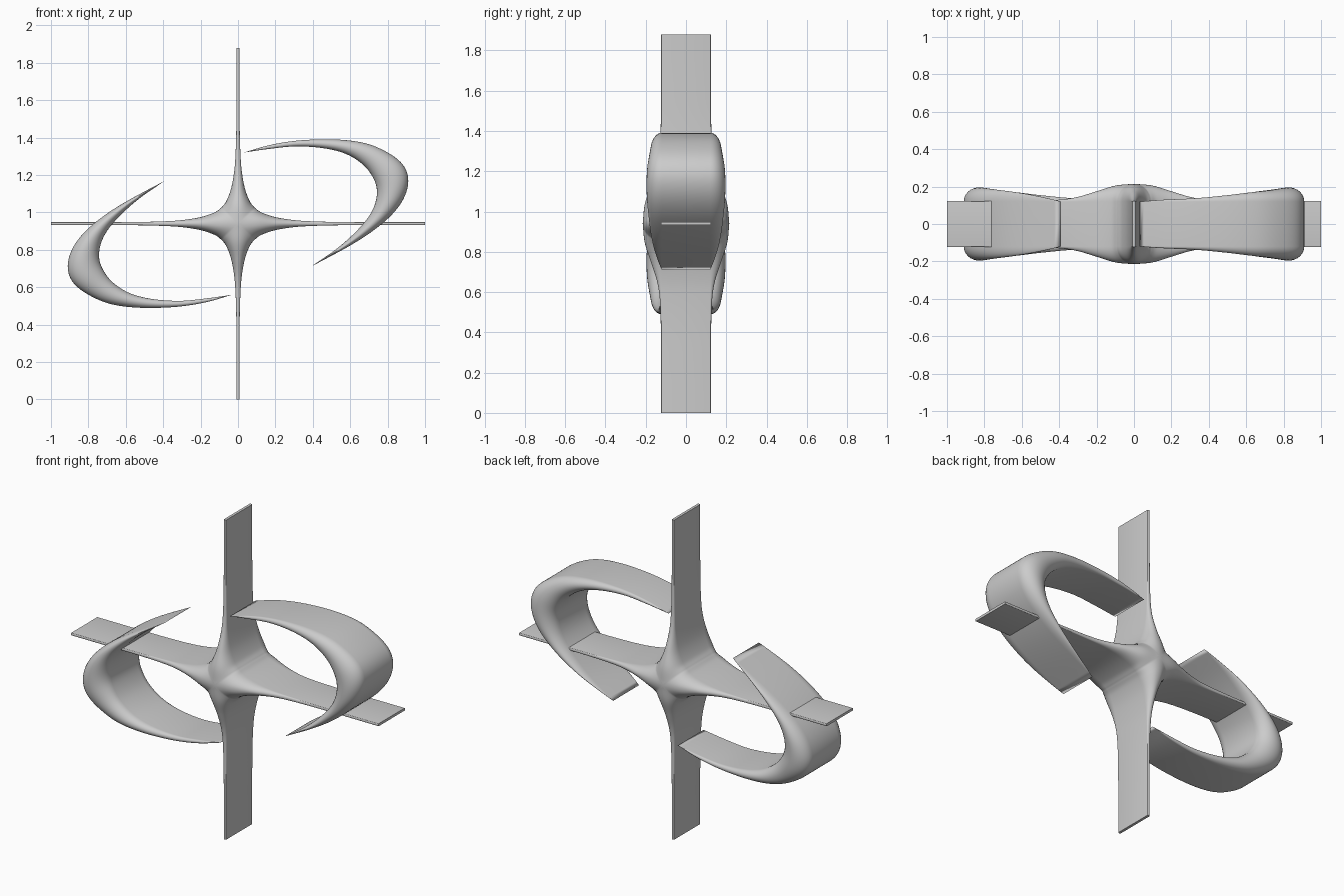
import bpy, bmesh, math
from mathutils import Vector

if "Cube" in bpy.data.objects:
    bpy.data.objects.remove(bpy.data.objects["Cube"])

MID = 0.94    # height of the centre
HALF = 0.12   # half depth of the flat ribbons


def spline(pts, n):
    """Catmull-Rom curve through points of any dimension."""
    p = [Vector(q) for q in pts]
    p = [2 * p[0] - p[1]] + p + [2 * p[-1] - p[-2]]
    out = []
    for i in range(1, len(p) - 2):
        a, b, c, d = p[i - 1:i + 3]
        for k in range(n):
            t = k / n
            out.append(0.5 * (2 * b + (c - a) * t + (2 * a - 5 * b + 4 * c - d) * t * t
                              + (3 * b - a - 3 * c + d) * t ** 3))
    return out + [p[-2]]


def finish(bm, name):
    bmesh.ops.remove_doubles(bm, verts=bm.verts[:], dist=1e-5)
    bmesh.ops.recalc_face_normals(bm, faces=bm.faces[:])
    me = bpy.data.meshes.new(name)
    bm.to_mesh(me)
    bm.free()
    ob = bpy.data.objects.new(name, me)
    bpy.context.collection.objects.link(ob)
    ob.location.z = MID
    bpy.ops.object.select_all(action='DESELECT')
    ob.select_set(True)
    bpy.context.view_layer.objects.active = ob
    bpy.ops.object.shade_smooth_by_angle(angle=math.radians(45))
    return ob


def skin(bm, rows, closed=False):
    vr = [[bm.verts.new(c) for c in row] for row in rows]
    m = len(rows[0])
    for r, s in zip(vr, vr[1:]):
        for k in range(m if closed else m - 1):
            j = (k + 1) % m
            bm.faces.new((r[k], r[j], s[j], s[k]))
    return vr


# Four-armed star: ridge distance, outline point (along, across), cap height
arm = spline([(0, .09, .09, .095), (.1, .125, .064, .085), (.2, .2, .037, .055),
              (.3, .3, .020, .025), (.4, .4, .013, .010), (.55, .55, .009, .005),
              (.75, .75, .008, .004), (1, 1, .008, .004)], 8)
K = 8
bm = bmesh.new()
for sx in (1, -1):
    for sy in (1, -1):
        for sz in (1, -1):
            for swap in (False, True):
                def place(a, w, y):
                    x, z = (w, a) if swap else (a, w)
                    return (sx * x, sy * y, sz * z * MID)
                rows = []
                for u, qa, qw, h in arm:
                    row = []
                    for k in range(K + 1):
                        t = k / K * math.pi / 2
                        s = math.sin(t)
                        row.append(place(u + (qa - u) * s, qw * s, HALF + h * math.cos(t)))
                    rows.append(row + [place(qa, qw, 0)])
                last = skin(bm, rows)[-1]
                bm.faces.new(last + [bm.verts.new(place(1, 0, 0))])
finish(bm, "star_cross")

# Crescent outline: outer x, z, inner x, z
outline = spline([(.03, 1.32, .03, 1.32), (.17, 1.36, .17, 1.34), (.33, 1.385, .315, 1.353),
                  (.52, 1.39, .465, 1.342), (.68, 1.37, .583, 1.31), (.80, 1.32, .674, 1.25),
                  (.88, 1.257, .727, 1.176), (.91, 1.18, .743, 1.107), (.893, 1.09, .727, 1.03),
                  (.834, 1.0, .684, .957), (.733, .91, .61, .877), (.60, .823, .52, .80),
                  (.39, .71, .39, .71)], 6)
for name, sign in (("right_crescent", 1), ("left_crescent", -1)):
    rows = []
    for ox, oz, ix, iz in outline:
        o, i = Vector((ox, oz - MID)), Vector((ix, iz - MID))
        c, r = (o + i) / 2, (o - i) / 2
        bulge = 0.075 * (r.length / 0.09) ** 0.9
        row = []
        for side in (1, -1):
            for k in range(17):
                a = k / 16 * math.pi
                p = c + r * math.cos(a) * side
                row.append((sign * p.x, side * (HALF + bulge * math.sin(a)), sign * p.y))
        rows.append(row)
    bm = bmesh.new()
    skin(bm, rows, closed=True)
    finish(bm, name)
